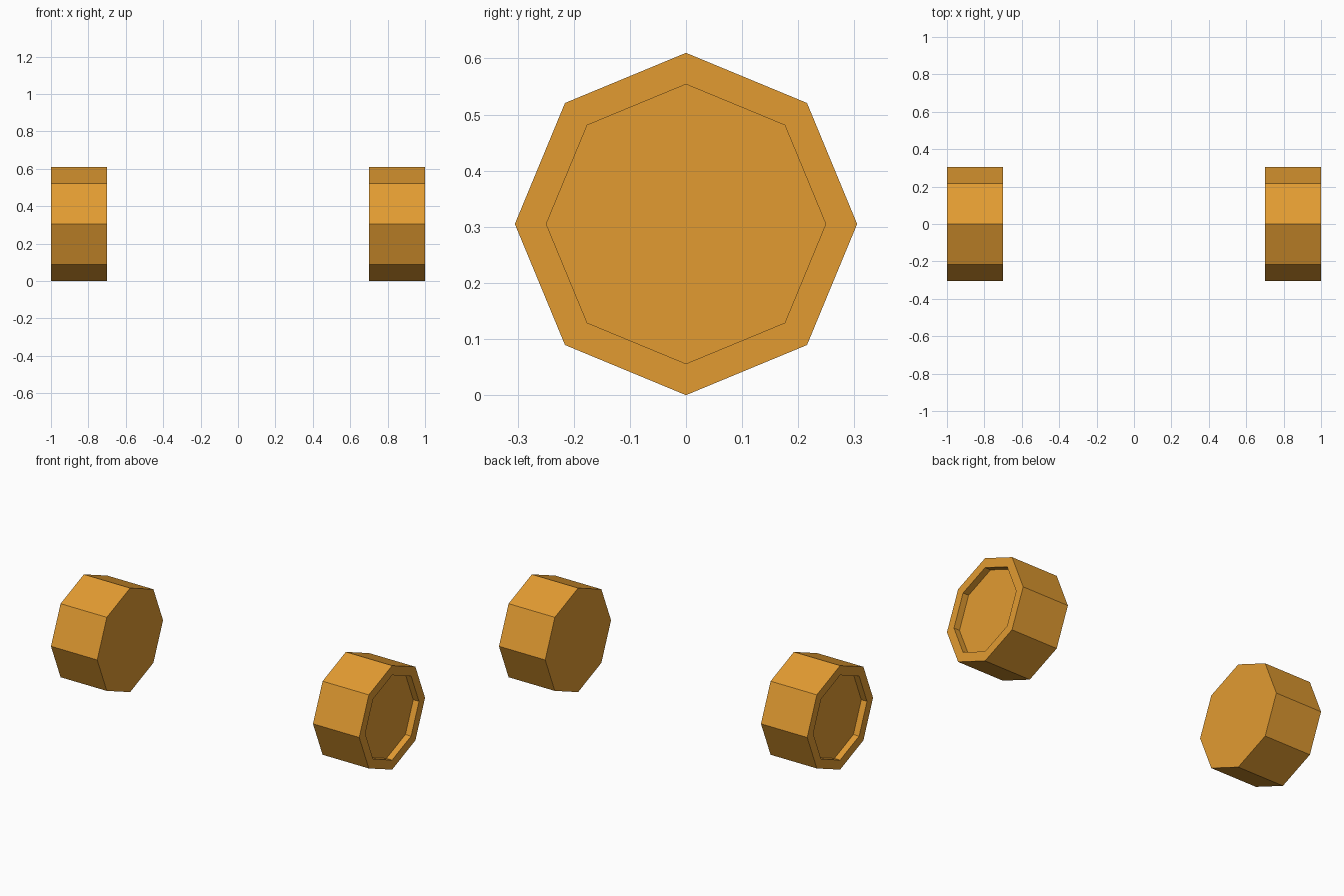
import bpy, bmesh, math
from mathutils import Matrix

if "Cube" in bpy.data.objects:
    bpy.data.objects.remove(bpy.data.objects["Cube"])

SIDES, RADIUS, WIDTH = 8, 0.305, 0.30
INSET_RADIUS, RECESS = 0.249, 0.037

orange = bpy.data.materials.new("orange")
orange.diffuse_color = (0.76, 0.33, 0.031, 1)
orange.use_nodes = True
orange.node_tree.nodes["Principled BSDF"].inputs["Base Color"].default_value = orange.diffuse_color


def ring(bm, radius, x, side):
    # octagon with a corner at the top
    return [bm.verts.new((side * x,
                          radius * math.sin(2 * math.pi * i / SIDES),
                          RADIUS + radius * math.cos(2 * math.pi * i / SIDES)))
            for i in range(SIDES)]


def wheel(name, side):
    bm = bmesh.new()
    # inner rim, outer rim, recess lip, recess floor
    rings = [ring(bm, RADIUS, 1 - WIDTH, side), ring(bm, RADIUS, 1, side),
             ring(bm, INSET_RADIUS, 1, side), ring(bm, INSET_RADIUS, 1 - RECESS, side)]
    for a, b in zip(rings, rings[1:]):
        for i in range(SIDES):
            j = (i + 1) % SIDES
            bm.faces.new((a[i], a[j], b[j], b[i]))
    bm.faces.new(rings[0])
    bm.faces.new(rings[-1])
    bmesh.ops.recalc_face_normals(bm, faces=bm.faces)
    mesh = bpy.data.meshes.new(name)
    bm.to_mesh(mesh)
    bm.free()
    mesh.materials.append(orange)
    bpy.context.collection.objects.link(bpy.data.objects.new(name, mesh))


wheel("right_wheel", 1)
wheel("left_wheel", -1)
